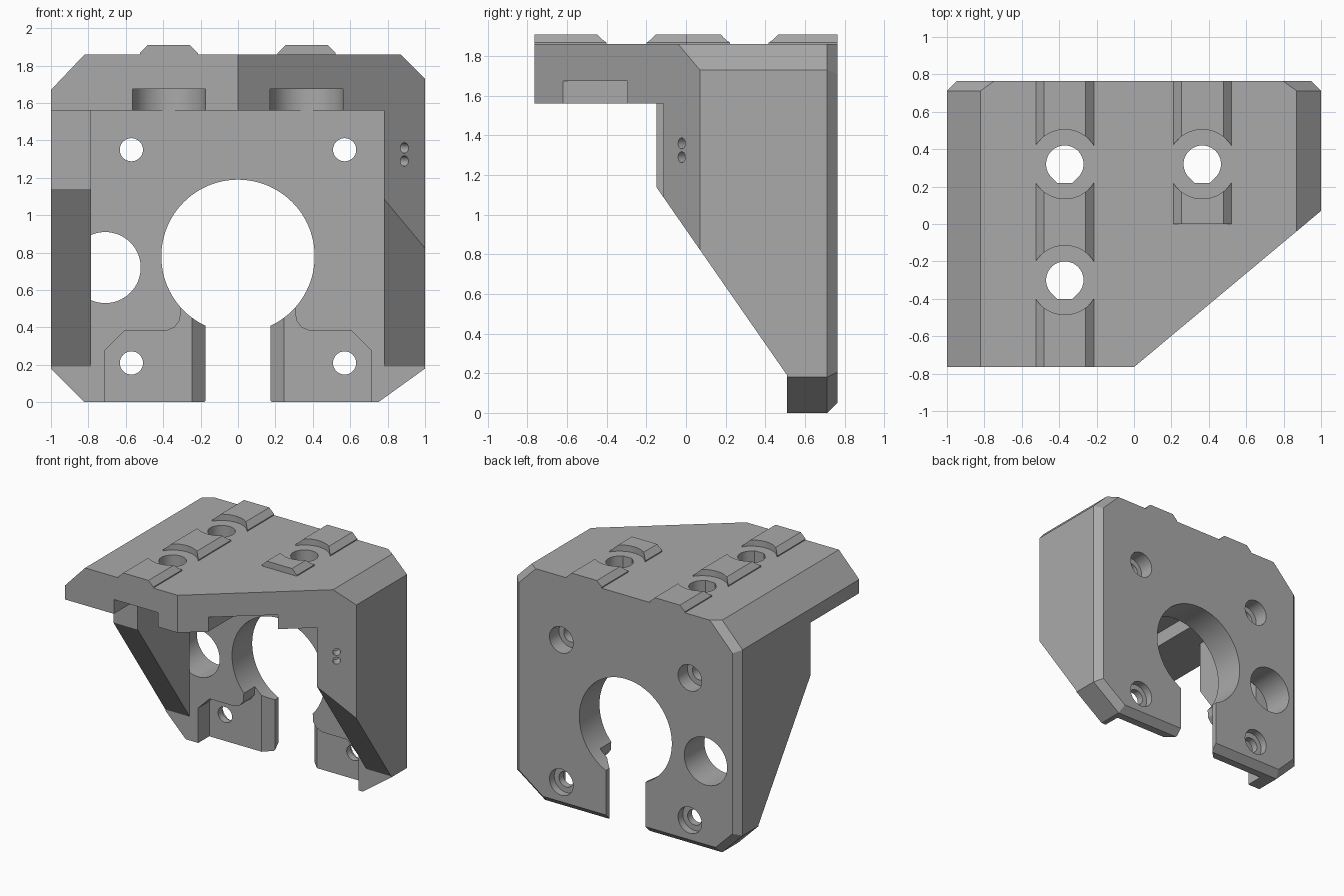
import bpy, bmesh, math
from mathutils import Vector, Matrix

if "Cube" in bpy.data.objects:
    bpy.data.objects.remove(bpy.data.objects["Cube"], do_unlink=True)

grey = bpy.data.materials.new("plain grey")
grey.use_nodes = True
COLOUR = (0.4, 0.4, 0.4, 1)
grey.diffuse_color = COLOUR
grey.node_tree.nodes["Principled BSDF"].inputs["Base Color"].default_value = COLOUR


def prism(name, pts, axis, lo, hi):
    """Extrude a 2D outline along an axis from lo to hi."""
    place = {"x": lambda p, t: (t, p[0], p[1]),
             "y": lambda p, t: (p[0], t, p[1]),
             "z": lambda p, t: (p[0], p[1], t)}[axis]
    bm = bmesh.new()
    a = [bm.verts.new(place(p, lo)) for p in pts]
    b = [bm.verts.new(place(p, hi)) for p in pts]
    bm.faces.new(a)
    bm.faces.new(b)
    for i in range(len(pts)):
        j = (i + 1) % len(pts)
        bm.faces.new((a[i], a[j], b[j], b[i]))
    bmesh.ops.recalc_face_normals(bm, faces=bm.faces)
    mesh = bpy.data.meshes.new(name)
    bm.to_mesh(mesh)
    bm.free()
    mesh.materials.append(grey)
    obj = bpy.data.objects.new(name, mesh)
    bpy.context.collection.objects.link(obj)
    return obj


def rect(x0, y0, x1, y1):
    return [(x0, y0), (x1, y0), (x1, y1), (x0, y1)]


def arc(cx, cy, r, start=0, end=360, n=64):
    span = n if end - start == 360 else n - 1
    angles = [math.radians(start + (end - start) * i / span) for i in range(n)]
    return [(cx + r * math.cos(t), cy + r * math.sin(t)) for t in angles]


def activate(obj):
    bpy.ops.object.select_all(action="DESELECT")
    obj.select_set(True)
    bpy.context.view_layer.objects.active = obj


def cut(obj, pts, axis, lo, hi, matrix=None):
    """Subtract an extruded outline from an object."""
    cutter = prism("cutter", pts, axis, lo, hi)
    if matrix:
        cutter.data.transform(matrix)
    activate(obj)
    mod = obj.modifiers.new("cut", "BOOLEAN")
    mod.operation, mod.solver, mod.object = "DIFFERENCE", "EXACT", cutter
    bpy.ops.object.modifier_apply(modifier=mod.name)
    bpy.data.objects.remove(cutter, do_unlink=True)


def slice_off(bm, point, normal):
    """Trim everything beyond a plane and close the opening."""
    geom = bm.verts[:] + bm.edges[:] + bm.faces[:]
    bmesh.ops.bisect_plane(bm, geom=geom, plane_co=point, plane_no=normal, clear_outer=True)
    bmesh.ops.holes_fill(bm, edges=[e for e in bm.edges if e.is_boundary], sides=0)


DEPTH, TOP, CEILING, INNER = 0.765, 1.86, 1.56, 0.51

# Outer block with cropped corners
outline = [(-0.82, 0), (0.75, 0), (1, 0.18), (1, 1.73),
           (0.87, TOP), (-0.82, TOP), (-1, 1.67), (-1, 0.18)]
bracket = prism("motor_bracket", outline, "y", -DEPTH, DEPTH)
bm = bmesh.new()
bm.from_mesh(bracket.data)

# Rear edge chamfers, all round except the top edge
for i, (x, z) in enumerate(outline):
    x2, z2 = outline[(i + 1) % len(outline)]
    out = Vector((z2 - z, 0, x - x2)).normalized()
    if out.z < 0.99:
        slice_off(bm, (x, DEPTH - 0.053, z), out + Vector((0, 1, 0)))

# Diagonal front corner
diagonal = Vector((1, 0.835, 0))
slice_off(bm, (0, -DEPTH, 0), (diagonal.y, -1, 0))
bmesh.ops.recalc_face_normals(bm, faces=bm.faces)
bm.to_mesh(bracket.data)
bm.free()

# Sloped side walls below the top plate, then the space between them
cut(bracket, [(-1, -1), (INNER, -1), (INNER, 0.19), (-0.15, 1.14),
              (-0.15, CEILING), (-1, CEILING)], "x", -2, 2)
cut(bracket, rect(-0.785, -1, 0.78, CEILING), "y", -1, INNER)

# Round centre opening with a slot to the bottom
cut(bracket, arc(0, 0.78, 0.41, n=96), "y", 0, 1)
cut(bracket, rect(-0.175, -0.1, 0.175, 0.6), "y", 0.2, 1)

# Recessed lower pads on both sides and the bevelled slot edges
POCKET = 0.65
for s in (-1, 1):
    pad = [(0.1, -0.1), (0.71, -0.1), (0.71, 0.28), (0.61, 0.38), (0.39, 0.38),
           (0.34, 0.4), (0.31, 0.44), (0.305, 0.51), (0.1, 0.51)]
    cut(bracket, [(s * x, z) for x, z in pad], "y", 0.2, POCKET)
bevel = [(-0.255, POCKET - 0.01), (0.255, POCKET - 0.01), (0.165, POCKET + 0.08), (-0.165, POCKET + 0.08)]
cut(bracket, bevel, "z", -0.1, 0.46)

# Side cable hole
cut(bracket, arc(-0.71, 0.72, 0.19), "y", INNER, 1)

# Screw holes with counterbores from the back
for x in (-0.57, 0.57):
    for z, depth in ((0.21, 0.06), (1.35, 0.12)):
        cut(bracket, arc(x, z, 0.062, n=32), "y", 0.3, 1)
        cut(bracket, arc(x, z, 0.105, n=32), "y", DEPTH - depth, 1)

# Slots under the top plate with rounded ends
for x in (-0.37, 0.367):
    slot = arc(x, 0.31, 0.195, 0, 180, 33) + [(x - 0.195, -1), (x + 0.195, -1)]
    cut(bracket, slot, "z", 1.5, 1.675)

# Vertical mounting holes, flattened on the front side
mounts = [(-0.37, 0.32), (-0.37, -0.3), (0.365, 0.32)]
for x, y in mounts:
    hole = arc(x, y, 0.1, -45, 225, 36) + [(x - 0.041, y - 0.1), (x + 0.041, y - 0.1)]
    cut(bracket, hole, "z", 1.6, 2)

# Pair of tiny holes in the diagonal face
turn = Matrix.Translation((0.89, -0.022, 0)) @ Matrix.Rotation(math.atan2(diagonal.y, 1), 4, "Z")
for z in (1.29, 1.36):
    cut(bracket, arc(0, z, 0.028, n=20), "y", -0.1, 0.08, turn)

# Raised guide ribs on top, interrupted around the mounting holes
ribs = []
for name, x, front in (("right_rib", -0.37, -DEPTH), ("left_rib", 0.367, 0)):
    section = [(x - 0.155, TOP - 0.005), (x + 0.155, TOP - 0.005), (x + 0.155, TOP + 0.008),
               (x + 0.112, 1.91), (x - 0.112, 1.91), (x - 0.155, TOP + 0.008)]
    rib = prism(name, section, "y", front, DEPTH)
    for mx, my in mounts:
        if abs(mx - x) < 0.1:
            cut(rib, arc(mx, my, 0.185, n=48), "z", 1.7, 2)
    ribs.append(rib)

# Smooth round surfaces, crisp edges
for obj in [bracket] + ribs:
    activate(obj)
    bpy.ops.object.shade_smooth_by_angle(angle=math.radians(25))
